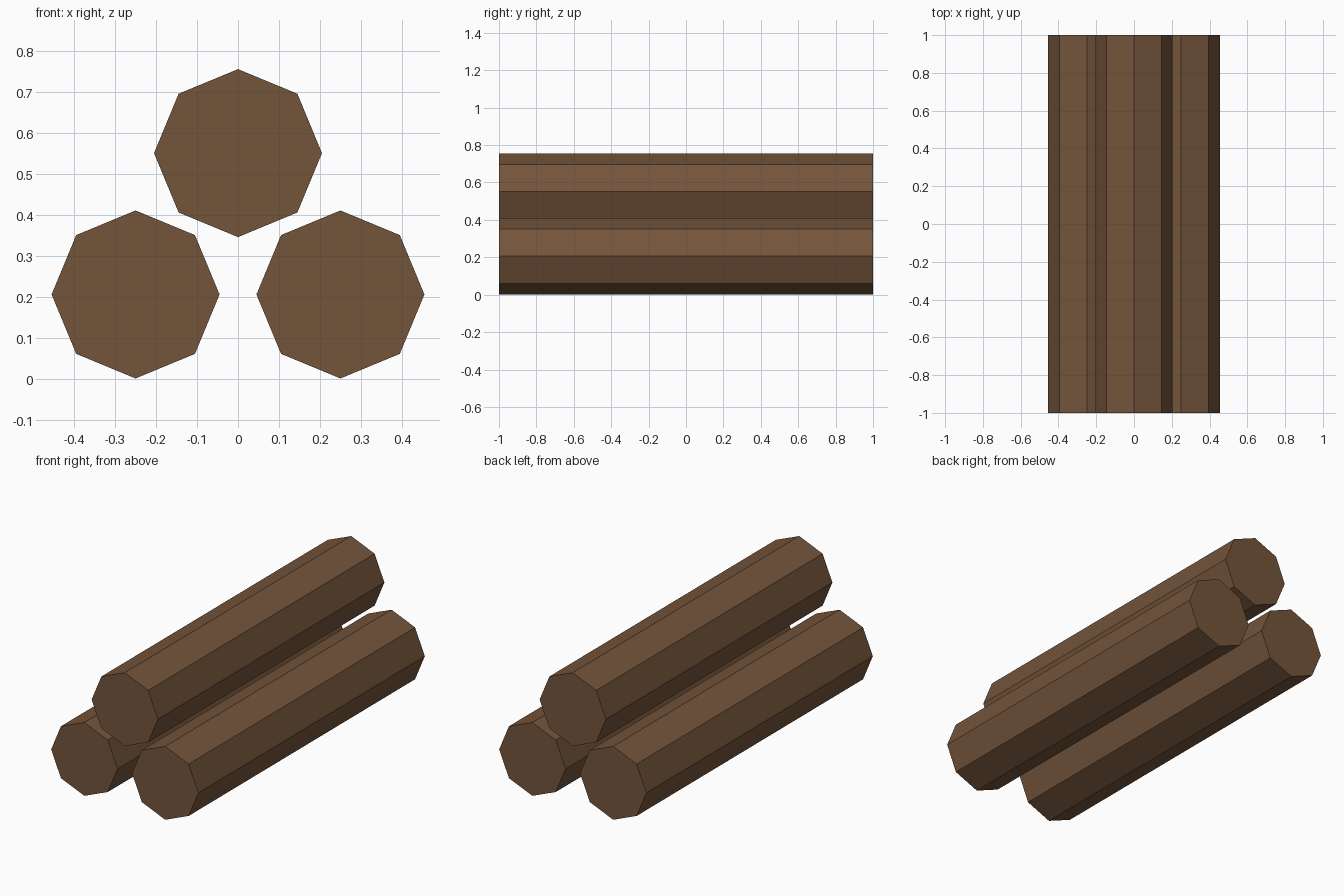
import bpy
import math

# Remove the default cube
cube = bpy.data.objects.get("Cube")
if cube:
    bpy.data.objects.remove(cube, do_unlink=True)

# Bark brown material
bark = bpy.data.materials.new("bark_brown")
bark.use_nodes = True
colour = (0.175, 0.09, 0.044, 1.0)
bark.diffuse_color = colour
shader = next(n for n in bark.node_tree.nodes if n.type == "BSDF_PRINCIPLED")
shader.inputs["Base Color"].default_value = colour
shader.inputs["Roughness"].default_value = 0.9

RADIUS = 0.205
LENGTH = 2.0


def add_log(name, x, z):
    """Eight-sided log lying along y, with a corner pointing straight up."""
    bpy.ops.mesh.primitive_cylinder_add(
        vertices=8, radius=RADIUS, depth=LENGTH, end_fill_type="NGON",
        location=(x, 0, z), rotation=(math.pi / 2, 0, 0))
    log = bpy.context.object
    log.name = name
    log.data.name = name
    log.data.materials.append(bark)
    return log


# Two logs on the ground, one resting above the gap
add_log("log_left", 0.25, 0.206)
add_log("log_right", -0.25, 0.206)
add_log("log_top", 0.0, 0.551)
